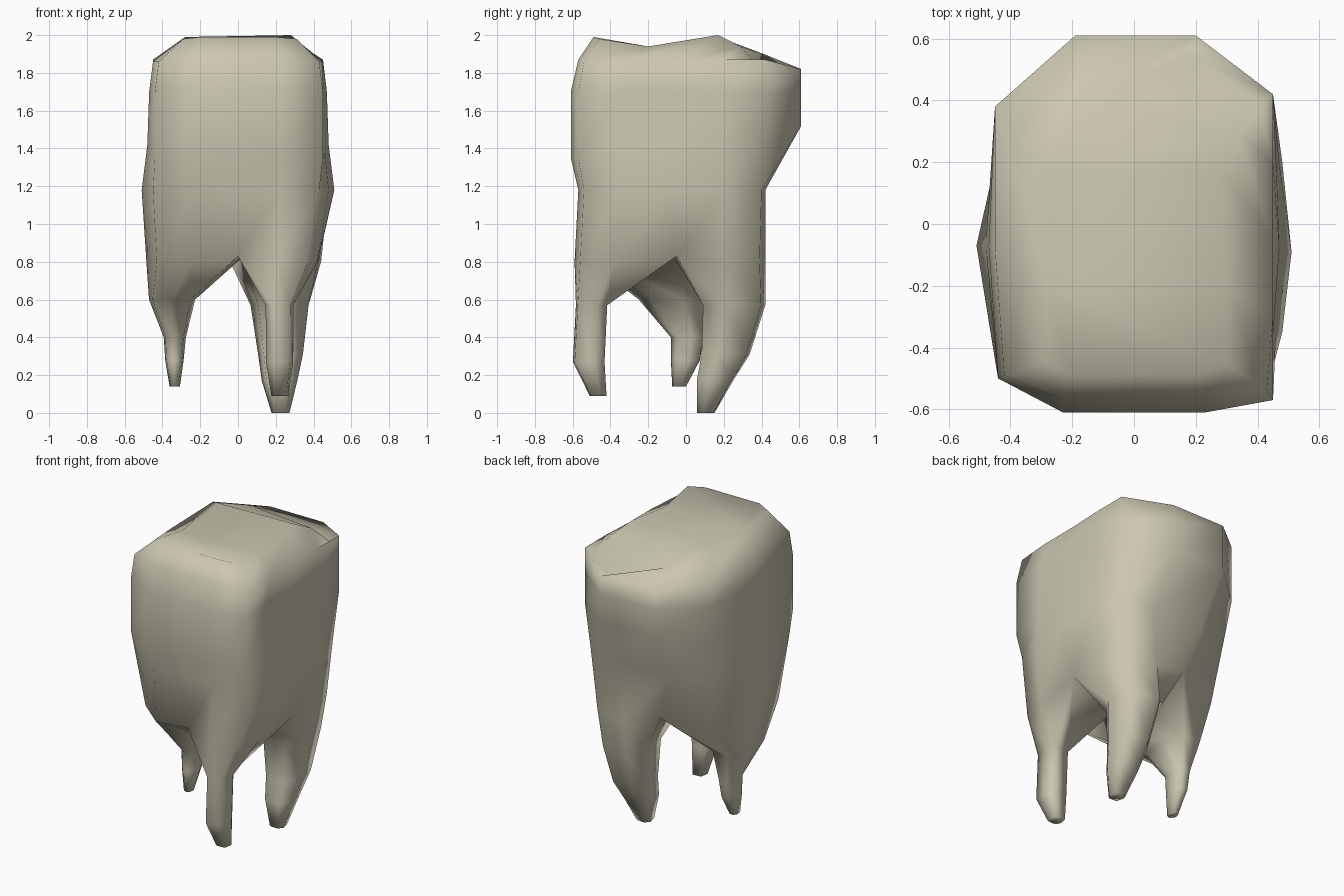
import bpy, bmesh, math

bm = bmesh.new()

def ring(points, z=None):
    return [bm.verts.new(p if z is None else (p[0], p[1], z)) for p in points]

def bridge(a, b):
    n = len(a)
    for i in range(n):
        j = (i + 1) % n
        bm.faces.new((a[i], a[j], b[j], b[i]))

# Body rings: front fork, 3 front-right, right fork, 3 back, back fork, 4 left
fork = ring([(0, -.53, .83), (.2, -.59, .80), (.37, -.56, .80), (.42, -.38, .80),
             (.43, -.05, .83), (.44, .20, .80), (.38, .39, .80), (.17, .42, .80),
             (-.07, .38, .86), (-.38, .27, .80), (-.485, 0, .80), (-.43, -.36, .80),
             (-.25, -.51, .80)])
waist = ring([(0, -.57), (.22, -.57), (.43, -.54), (.48, -.35), (.51, -.09),
              (.48, .2), (.42, .40), (.2, .42), (-.17, .42), (-.42, .33),
              (-.51, -.07), (-.45, -.44), (-.23, -.56)], 1.18)
# The belly is tall at the front and short at the back
belly_xy = [(0, -.61), (.23, -.61), (.45, -.57), (.46, -.35), (.48, -.08),
            (.47, .2), (.45, .42), (.2, .61), (-.19, .61), (-.45, .38),
            (-.48, -.07), (-.44, -.5), (-.23, -.61)]
belly = ring([(x, y, 1.43 + .15 * y) for x, y in belly_xy])
for i in (0, 1, 12):
    belly[i].co.z = 1.35
for i in (7, 8):
    belly[i].co.z = 1.52
upper = ring([(x * (.98 if abs(x) > .45 else 1), y, 1.70) for x, y in belly_xy])
rim = ring([(0, -.57, 1.87), (.23, -.57, 1.87), (.43, -.54, 1.86), (.45, -.3, 1.86),
            (.45, -.05, 1.86), (.45, .2, 1.87), (.45, .42, 1.87), (.2, .61, 1.82),
            (-.19, .61, 1.82), (-.45, .38, 1.87), (-.45, -.08, 1.86),
            (-.42, -.49, 1.86), (-.23, -.57, 1.87)])
top = ring([(0, -.49, 1.99), (.2, -.49, 1.99), (.31, -.46, 1.98), (.3, -.2, 1.94),
            (.28, .17, 2.0), (.34, .29, 1.94), (.41, .385, 1.83), (.18, .55, 1.79),
            (-.17, .41, 1.90), (-.28, .17, 1.99), (-.28, -.2, 1.94),
            (-.29, -.45, 1.98), (-.2, -.49, 1.99)])
for a, b in ((fork, waist), (waist, belly), (belly, upper), (upper, rim), (rim, top)):
    bridge(a, b)

# Chewing surface with a valley, a ridge and a low back corner
for ids in ((11, 12, 0, 1, 2, 3, 10), (10, 3, 4, 9), (9, 4, 5, 8), (8, 5, 6, 7)):
    bm.faces.new([top[i] for i in ids])

# Three roots sharing a central fork point; sections are cx, cy, rx, ry, z
centre = bm.verts.new((.02, -.06, .82))

def squash(t, power):
    return math.copysign(abs(t) ** power, t)

def root(ids, start, power, sections):
    prev = [fork[i] for i in ids] + [centre]
    n = len(prev)
    for cx, cy, rx, ry, z in sections:
        pts = []
        for i in range(n):
            a = math.radians(start) + 2 * math.pi * i / n
            pts.append((cx + rx * squash(math.cos(a), power),
                        cy + ry * squash(math.sin(a), power)))
        new = ring(pts, z)
        bridge(prev, new)
        prev = new
    bm.faces.new(prev)

root((0, 1, 2, 3, 4), -170, .6, [(.22, -.50, .074, .086, .57), (.22, -.515, .073, .087, .27),
                                 (.222, -.465, .045, .046, .09)])
root((4, 5, 6, 7, 8), -70, .7, [(.22, .255, .155, .172, .57), (.225, .21, .12, .133, .31),
                                (.22, .153, .095, .10, .17), (.225, .105, .048, .048, 0)])
root((8, 9, 10, 11, 12, 0), 62, .9, [(-.35, -.05, .125, .20, .60), (-.335, .01, .06, .09, .40),
                                     (-.337, .0, .05, .08, .28), (-.335, -.035, .028, .038, .14)])

bmesh.ops.recalc_face_normals(bm, faces=bm.faces)
for f in bm.faces:
    f.smooth = True
mesh = bpy.data.meshes.new("molar_tooth")
bm.to_mesh(mesh)
bm.free()

# Bone colour
bone = bpy.data.materials.new("bone")
bone.diffuse_color = (.60, .57, .44, 1)
mesh.materials.append(bone)
obj = bpy.data.objects.new("molar_tooth", mesh)
bpy.context.collection.objects.link(obj)
